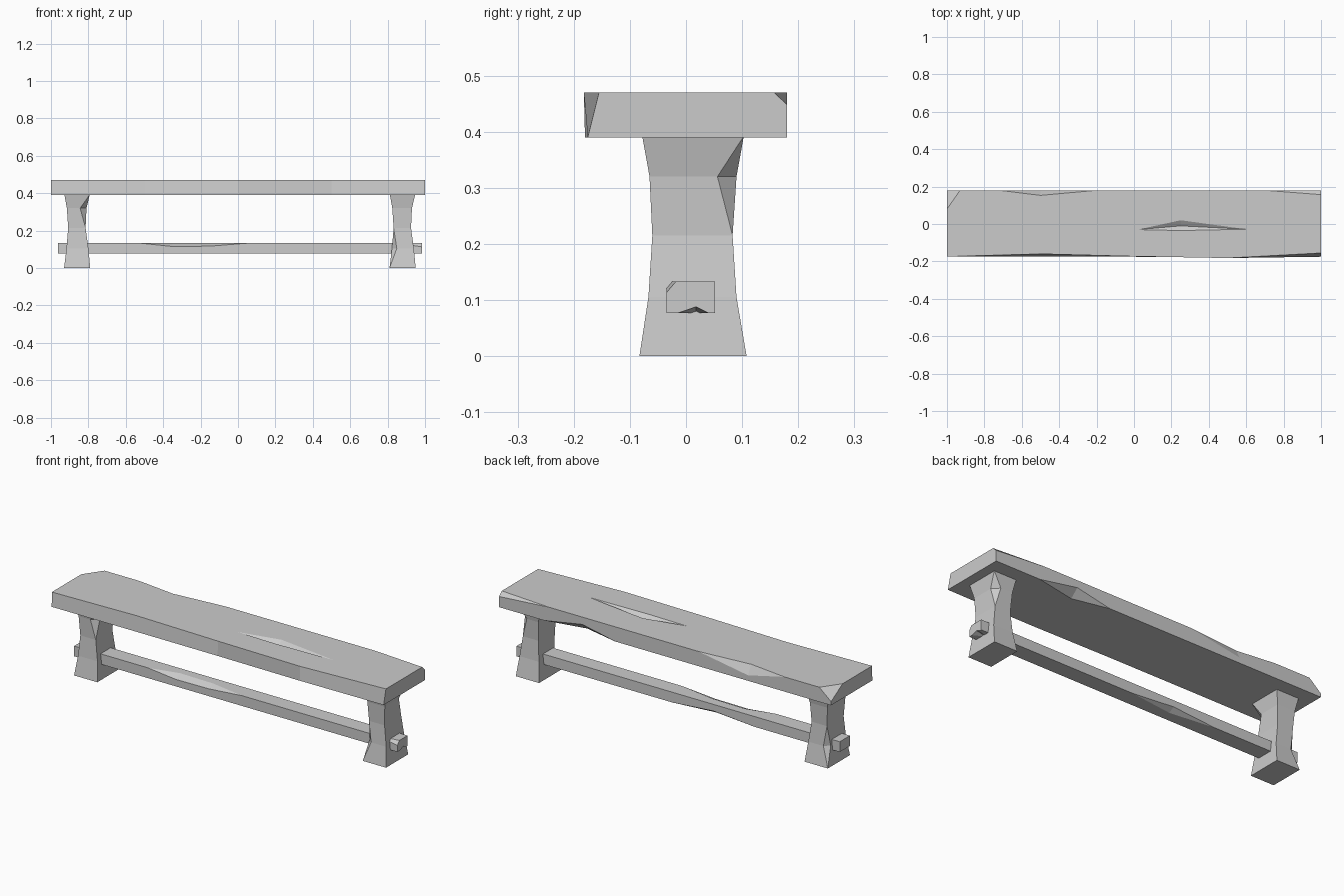
import bpy
import bmesh
from mathutils import Vector

if "Cube" in bpy.data.objects:
    bpy.data.objects.remove(bpy.data.objects["Cube"])

# One plain material for the whole bench
grey = bpy.data.materials.new("plain grey")
grey.use_nodes = True
colour = (0.6, 0.6, 0.6, 1)
grey.diffuse_color = colour
grey.node_tree.nodes["Principled BSDF"].inputs["Base Color"].default_value = colour


def make_object(name, bm):
    bmesh.ops.recalc_face_normals(bm, faces=bm.faces)
    mesh = bpy.data.meshes.new(name)
    bm.to_mesh(mesh)
    bm.free()
    obj = bpy.data.objects.new(name, mesh)
    bpy.context.collection.objects.link(obj)
    return obj


def loft(name, sections):
    """Solid through a row of four-cornered sections."""
    bm = bmesh.new()
    rings = [[bm.verts.new(p) for p in s] for s in sections]
    for a, b in zip(rings, rings[1:]):
        for i in range(4):
            j = (i + 1) % 4
            bm.faces.new((a[i], a[j], b[j], b[i]))
    bm.faces.new(rings[0])
    bm.faces.new(rings[-1])
    obj = make_object(name, bm)
    obj.data.materials.append(grey)
    return obj


def carve(obj, chips):
    """Cut chips, each a corner point, an outward direction and offsets."""
    bm = bmesh.new()
    for corner, out, *offsets in chips:
        c = Vector(corner)
        verts = [bm.verts.new(c + Vector(o)) for o in (*offsets, Vector(out) * 0.1)]
        hull = bmesh.ops.convex_hull(bm, input=verts)
        spare = [v for v in hull["geom_interior"] if isinstance(v, bmesh.types.BMVert)]
        bmesh.ops.delete(bm, geom=spare, context="VERTS")
    cutter = make_object("cutter", bm)
    cutter.hide_render = True
    mod = obj.modifiers.new("chips", "BOOLEAN")
    mod.operation = "DIFFERENCE"
    mod.solver = "EXACT"
    mod.object = cutter
    graph = bpy.context.evaluated_depsgraph_get()
    carved = bpy.data.meshes.new_from_object(obj.evaluated_get(graph))
    obj.modifiers.clear()
    obj.data = carved
    bpy.data.objects.remove(cutter)
    carved.materials.clear()
    carved.materials.append(grey)
    for face in carved.polygons:
        face.material_index = 0
        face.use_smooth = False


# Seat plank with an uneven front edge: x, front at bottom, front at top
BACK, LOW, TOP = 0.18, 0.39, 0.47
front_edge = [(-1, -0.175, -0.174), (-0.5, -0.174, -0.16), (0, -0.175, -0.173),
              (0.5, -0.18, -0.182), (1, -0.175, -0.155)]
seat = loft("seat", [[(x, lo, LOW), (x, BACK, LOW), (x, BACK, TOP), (x, hi, TOP)]
                     for x, lo, hi in front_edge])
carve(seat, [
    # corner chips at the back
    ((-1, BACK, TOP), (-1, 1, 1), (0, -0.1, 0), (0.07, 0, 0), (0, 0, -0.06)),
    ((1, BACK, TOP), (1, 1, 1), (-0.3, 0, 0), (0, -0.023, 0), (0, 0, -0.022)),
    # long chips on the back edges
    ((-0.5, BACK, TOP), (0, 1, 1), (-0.22, 0, 0), (0.3, 0, 0), (0, -0.027, 0), (0, 0, -0.05)),
    ((0.5, BACK, LOW), (0, 1, -1), (-0.2, 0, 0), (0.23, 0, 0), (0, -0.045, 0), (0, 0, 0.04)),
    # gouge in the sitting surface
    ((0.25, -0.01, TOP), (0, 0, 1), (-0.23, -0.02, 0), (0.35, -0.018, 0), (0, 0.03, 0),
     (0, -0.025, 0), (0, 0, -0.02)),
])

# Waisted legs: z, then x and y limits
LEG = [(0, -0.07, 0.07, -0.083, 0.108), (0.105, -0.057, 0.06, -0.067, 0.09),
       (0.215, -0.048, 0.045, -0.06, 0.083), (0.32, -0.055, 0.05, -0.065, 0.09),
       (0.392, -0.068, 0.067, -0.078, 0.103)]


def leg_corner(centre, ring, sx, sy):
    z, x0, x1, y0, y1 = LEG[ring]
    return Vector((centre + (x1 if sx > 0 else x0), y1 if sy > 0 else y0, z))


def leg_chip(centre, ring, sx, sy, depth):
    c = leg_corner(centre, ring, sx, sy)
    above, below = (leg_corner(centre, r, sx, sy) - c for r in (ring + 1, ring - 1))
    return (c, (sx, sy, 0), above, below, (-sx * depth, 0, 0), (0, -sy * depth, 0))


for name, centre, side in (("left_leg", 0.88, 1), ("right_leg", -0.86, -1)):
    square = [(-1, -1), (1, -1), (1, 1), (-1, 1)]
    leg = loft(name, [[leg_corner(centre, r, *s) for s in square] for r in range(len(LEG))])
    carve(leg, [leg_chip(centre, 3, 1, side, 0.034), leg_chip(centre, 1, -1, -side, 0.026)])

# Stretcher rail running through both legs
Y0, Y1, Z0, Z1 = -0.035, 0.052, 0.077, 0.133
rail = loft("stretcher", [[(x, Y0, Z0), (x, Y1, Z0), (x, Y1, Z1), (x, Y0, Z1)]
                          for x in (-0.963, 0.985)])
carve(rail, [
    # long worn patch on the front top edge
    ((-0.25, Y0, Z1), (0, -1, 1), (-0.27, 0, 0), (0.3, 0, 0), (-0.1, 0, -0.018),
     (0.1, 0, -0.016), (-0.1, 0.04, 0), (0.1, 0.035, 0)),
    # chip on the back bottom edge
    ((-0.2, Y1, Z0), (0, 1, -1), (-0.25, 0, 0), (0.25, 0, 0), (0, -0.03, 0), (0, 0, 0.02)),
    # chip and notch at the left end
    ((0.985, Y0, Z1), (1, -1, 1), (-0.13, 0, 0), (0, 0.017, 0), (0, 0, -0.02)),
    ((0.985, 0.018, Z0), (1, 0, -1), (0, -0.032, 0), (0, 0.022, 0), (0, 0, 0.011),
     (-0.06, 0, 0)),
])
